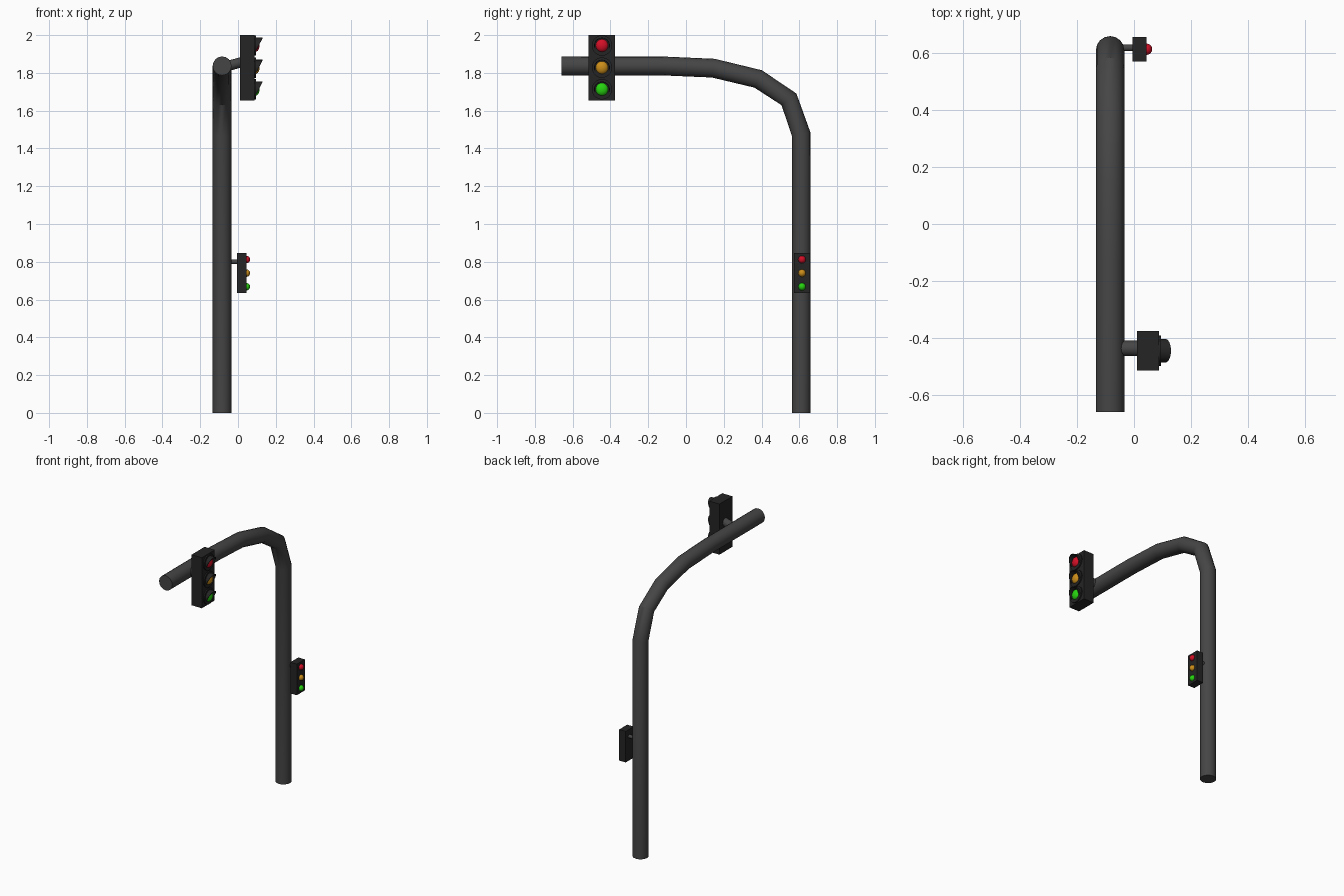
import bpy, bmesh, math
from mathutils import Vector, Matrix

if "Cube" in bpy.data.objects:
    bpy.data.objects.remove(bpy.data.objects["Cube"])

def material(name, rgb):
    m = bpy.data.materials.new(name)
    m.diffuse_color = (*rgb, 1)
    m.use_nodes = True
    m.node_tree.nodes["Principled BSDF"].inputs["Base Color"].default_value = m.diffuse_color
    return m

DARK = material("dark_metal", (0.06, 0.06, 0.06))
BLACK = material("housing_black", (0.018, 0.018, 0.018))
LENSES = [("red", material("red", (0.65, 0.005, 0.02))),
          ("amber", material("amber", (0.6, 0.27, 0.01))),
          ("green", material("green", (0.02, 0.65, 0.005)))]

def finish(bm, name, mat, smooth=True):
    bmesh.ops.recalc_face_normals(bm, faces=bm.faces)
    me = bpy.data.meshes.new(name)
    bm.to_mesh(me)
    bm.free()
    me.materials.append(mat)
    ob = bpy.data.objects.new(name, me)
    bpy.context.collection.objects.link(ob)
    if smooth:
        bpy.ops.object.select_all(action='DESELECT')
        ob.select_set(True)
        bpy.context.view_layer.objects.active = ob
        bpy.ops.object.shade_smooth_by_angle(angle=math.radians(32))
    return ob

def tube(name, pts, r, mat, side, n=16):
    """Capped tube through pts; side is a vector perpendicular to the path plane."""
    bm = bmesh.new()
    pts, side, rings = [Vector(p) for p in pts], Vector(side), []
    for i, p in enumerate(pts):
        a = (p - pts[i - 1]).normalized() if i else Vector()
        b = (pts[i + 1] - p).normalized() if i < len(pts) - 1 else Vector()
        up = (a + b).normalized().cross(side)
        rings.append([bm.verts.new(p + r * (math.cos(t) * side + math.sin(t) * up))
                      for t in (2 * math.pi * k / n for k in range(n))])
    for r0, r1 in zip(rings, rings[1:]):
        for k in range(n):
            bm.faces.new((r0[k], r0[(k + 1) % n], r1[(k + 1) % n], r1[k]))
    bm.faces.new(rings[0])
    bm.faces.new(rings[-1])
    return finish(bm, name, mat)

def box(name, lo, hi, mat):
    bm = bmesh.new()
    lo, hi = Vector(lo), Vector(hi)
    bmesh.ops.create_cube(bm, size=1, matrix=Matrix.Translation((lo + hi) / 2)
                          @ Matrix.Diagonal((*(hi - lo), 1)))
    return finish(bm, name, mat, False)

def lens(name, c, r, depth, mat):
    bm = bmesh.new()
    bmesh.ops.create_uvsphere(bm, u_segments=16, v_segments=10, radius=1,
                              matrix=Matrix.Translation(c) @ Matrix.Diagonal((depth, r, r, 1)))
    return finish(bm, name, mat)

def visor(name, c, r):
    """Hood open at the bottom, longest at the top."""
    bm = bmesh.new()
    c, n, prev = Vector(c), 12, None
    for k in range(n + 1):
        t = math.radians(-30 + 240 * k / n)
        s = math.sin(t)
        cur = [bm.verts.new(c + Vector((x, q * math.cos(t), q * s)))
               for q in (r, r - 0.004) for x in (0, 0.02 + 0.02 * s)]
        if prev:
            for i, j in ((0, 1), (1, 3), (3, 2), (2, 0)):
                bm.faces.new((prev[i], prev[j], cur[j], cur[i]))
        else:
            bm.faces.new([cur[i] for i in (0, 1, 3, 2)])
        prev = cur
    bm.faces.new([prev[i] for i in (0, 1, 3, 2)])
    return finish(bm, name, BLACK)

# Bent pole
PX, PY = -0.084, 0.61
path = [(PY, 0), (PY, 1.475), (0.545, 1.66), (0.382, 1.768),
        (0.145, 1.825), (-0.13, 1.837), (-0.66, 1.837)]
tube("pole", [(PX, y, z) for y, z in path], 0.05, DARK, (1, 0, 0))

# Main signal on the overhead arm
MY = -0.445
tube("main_bracket", [(PX, MY + 0.008, 1.828), (0.03, MY + 0.008, 1.86)], 0.027, DARK, (0, 1, 0))
box("main_housing", (0.01, MY - 0.07, 1.655), (0.087, MY + 0.07, 2.0), BLACK)
for (col, mat), z in zip(LENSES, (1.945, 1.828, 1.713)):
    tube(col + "_bezel", [(0.08, MY, z), (0.095, MY, z)], 0.054, BLACK, (0, 1, 0), 20)
    lens("main_lens_" + col, (0.092, MY, z), 0.034, 0.022, mat)
    visor(col + "_visor", (0.09, MY, z), 0.042)

# Small signal on the pole
SY = 0.614
tube("small_bracket", [(PX, SY + 0.005, 0.8), (0.01, SY + 0.005, 0.8)], 0.012, DARK, (0, 1, 0), 12)
box("small_housing", (-0.005, SY - 0.043, 0.635), (0.044, SY + 0.043, 0.847), BLACK)
for (col, mat), z in zip(LENSES, (0.812, 0.74, 0.668)):
    lens("small_lens_" + col, (0.044, SY, z), 0.02, 0.02, mat)
